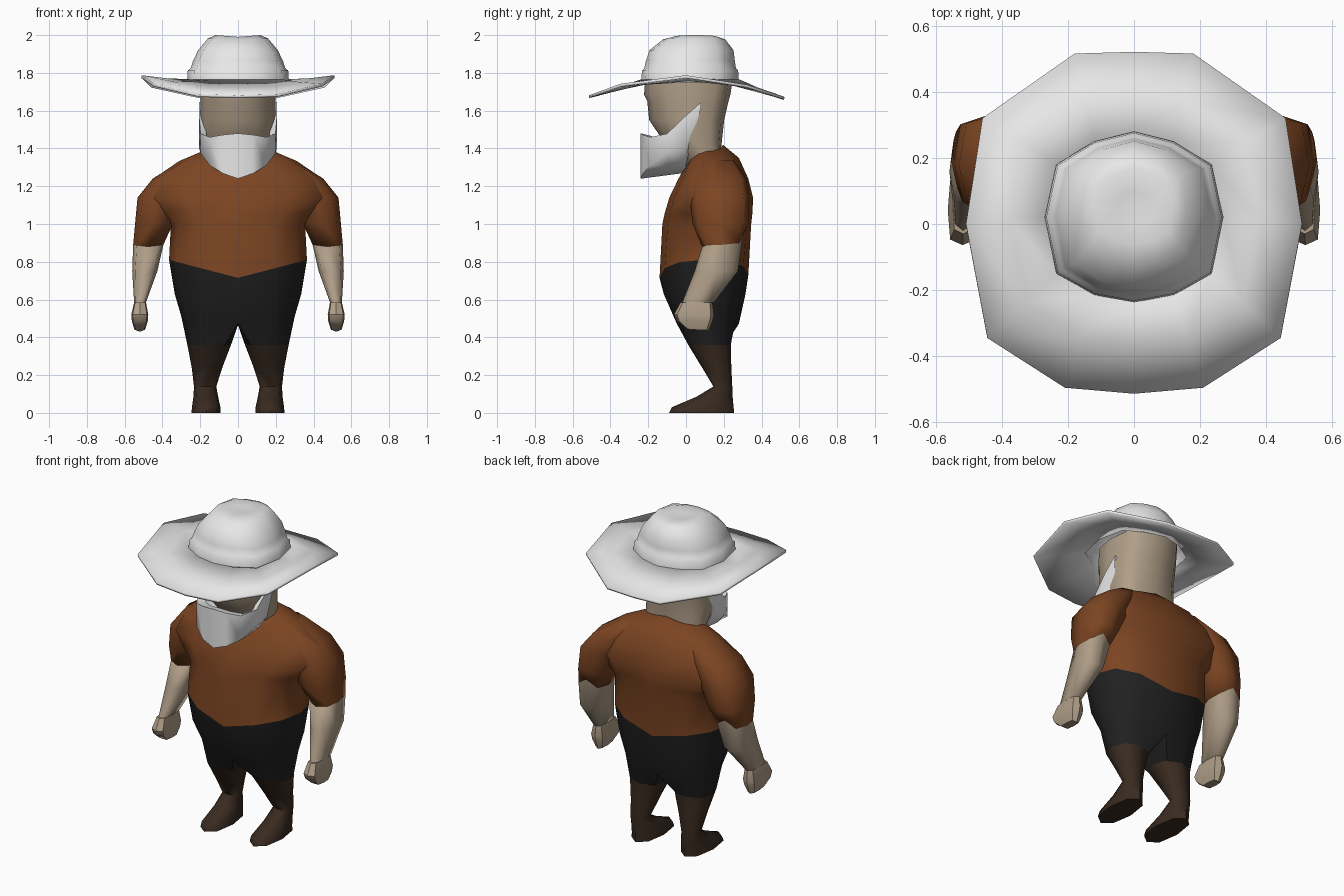
import bpy, bmesh, math

if "Cube" in bpy.data.objects:
    bpy.data.objects.remove(bpy.data.objects["Cube"])


def material(name, rgb):
    m = bpy.data.materials.new(name)
    m.diffuse_color = (*rgb, 1)
    m.use_nodes = True
    m.node_tree.nodes["Principled BSDF"].inputs["Base Color"].default_value = m.diffuse_color
    return m


WHITE = material("white", (0.82, 0.82, 0.82))
RUST = material("rust_brown", (0.2, 0.059, 0.016))
SKIN = material("skin", (0.43, 0.34, 0.245))
BLACK = material("charcoal", (0.015, 0.015, 0.015))
BOOT = material("dark_brown", (0.04, 0.023, 0.014))


def finish(name, bm, mat, angle=50):
    bmesh.ops.remove_doubles(bm, verts=bm.verts, dist=0.0005)
    bmesh.ops.recalc_face_normals(bm, faces=bm.faces)
    me = bpy.data.meshes.new(name)
    bm.to_mesh(me)
    bm.free()
    me.materials.append(mat)
    ob = bpy.data.objects.new(name, me)
    bpy.context.collection.objects.link(ob)
    bpy.ops.object.select_all(action='DESELECT')
    ob.select_set(True)
    bpy.context.view_layer.objects.active = ob
    bpy.ops.object.shade_smooth_by_angle(angle=math.radians(angle))
    return ob


def bridge(bm, rows, closed=True):
    n = len(rows[0])
    for a, b in zip(rows, rows[1:]):
        for i in range(n if closed else n - 1):
            j = (i + 1) % n
            bm.faces.new((a[i], a[j], b[j], b[i]))


def section(ring, n, power, side=1, start=-90):
    """Rounded cross-section (z, x0, x1, y0, y1); z may be (front, side, back),
    power may be (front, back)."""
    z, x0, x1, y0, y1 = ring
    zf, zs, zb = z if isinstance(z, tuple) else (z, z, z)
    pf, pb = power if isinstance(power, tuple) else (power, power)
    pts = []
    for i in range(n):
        a = math.radians(start) + 2 * math.pi * i / n
        c, s = math.cos(a), math.sin(a)
        p = pf if s < 0 else pb
        u = math.copysign(abs(c) ** (2 / p), c) if abs(c) > 1e-6 else 0
        v = math.copysign(abs(s) ** (2 / p), s) if abs(s) > 1e-6 else 0
        ze = zf if v < 0 else zb
        pts.append((side * ((x0 + x1) / 2 + u * (x1 - x0) / 2),
                    (y0 + y1) / 2 + v * (y1 - y0) / 2, ze + (zs - ze) * abs(u)))
    return pts


def loft(name, rings, mat, n=12, power=2.3, side=1, caps=True, angle=50):
    bm = bmesh.new()
    rows = [[bm.verts.new(p) for p in section(r, n, power, side)] for r in rings]
    bridge(bm, rows)
    if caps:
        bm.faces.new(rows[0])
        bm.faces.new(rows[-1])
    return finish(name, bm, mat, angle)


def sym(z, x, y0, y1):
    return (z, -x, x, y0, y1)


# Shirt, widening into the shoulders
TRUNK = (2.3, 2.5)
hem = sym((0.715, 0.81, 0.73), 0.365, -0.14, 0.33)
loft("shirt", [
    hem,
    sym(1.0, 0.355, -0.125, 0.345),
    sym(1.06, 0.42, -0.112, 0.352),
    sym(1.14, 0.495, -0.088, 0.355),
    sym(1.24, 0.448, -0.04, 0.33),
    sym((1.31, 1.333, 1.35), 0.312, 0.0, 0.28),
    sym((1.35, 1.385, 1.42), 0.19, 0.03, 0.195)], RUST, power=TRUNK, angle=80)

# Shorts: one shell whose lower ring splits into two legs
knee = (0.36, 0.037, 0.268, 0.012, 0.237)
bm = bmesh.new()
rows = [[bm.verts.new(p) for p in section(r, 12, TRUNK)] for r in (
    hem,
    sym(0.63, 0.335, -0.118, 0.315),
    sym((0.475, 0.51, 0.472), 0.3, -0.05, 0.28))]
bridge(bm, rows)
low = rows[-1]
crotch = bm.verts.new((0, 0.12, 0.465))
for s in (-1, 1):
    top = [low[(s * i) % 12] for i in range(7)] + [crotch]
    bridge(bm, [top, [bm.verts.new(p) for p in section(knee, 8, 2.3, s, -135)]])
finish("shorts", bm, BLACK, 70)

# Arms and boots
for s, label in ((-1, "left"), (1, "right")):
    cuff = ((0.88, 0.89, 0.94), 0.395, 0.555, 0.085, 0.30)
    loft(label + "_sleeve", [
        (1.335, 0.16, 0.30, 0.07, 0.255),
        (1.24, 0.22, 0.452, 0.025, 0.32),
        (1.14, 0.28, 0.532, 0.02, 0.335),
        (1.0, 0.345, 0.545, 0.035, 0.33),
        cuff], RUST, n=8, power=(2.6, 3.4), side=s, angle=80)
    loft(label + "_forearm", [
        cuff,
        (0.75, 0.427, 0.56, 0.045, 0.275),
        (0.585, 0.487, 0.55, -0.02, 0.148)],
        SKIN, n=8, power=(2.6, 3.4), side=s, angle=70)
    loft(label + "_hand", [
        (0.585, 0.487, 0.55, -0.03, 0.14),
        (0.52, 0.475, 0.565, -0.064, 0.148),
        (0.485, 0.478, 0.562, -0.05, 0.14),
        ((0.46, 0.44, 0.43), 0.492, 0.548, 0.0, 0.118)],
        SKIN, n=8, power=4, side=s, angle=45)
    loft(label + "_boot", [
        knee,
        (0.24, 0.083, 0.245, 0.085, 0.24),
        (0.14, 0.115, 0.233, 0.145, 0.245),
        (0.085, 0.105, 0.236, 0.055, 0.247),
        (0.03, 0.093, 0.244, -0.075, 0.252),
        (0.0, 0.092, 0.246, -0.09, 0.255)], BOOT, n=8, side=s, angle=55)

# Head and neck: narrow face, broad back
loft("head", [
    sym((1.28, 1.35, 1.39), 0.19, 0.0, 0.185),
    sym(1.44, 0.197, -0.12, 0.19),
    sym(1.55, 0.198, -0.195, 0.202),
    sym(1.65, 0.198, -0.205, 0.225),
    sym(1.685, 0.198, -0.222, 0.235),
    sym(1.78, 0.195, -0.215, 0.25)], SKIN, power=(2.0, 3.0), angle=60)

# Beard wraps from ear to ear: columns of (x, y, top, rim), closing under the chin
half = [(0.0, -0.24, 1.48, 1.24), (0.08, -0.228, 1.472, 1.268),
        (0.15, -0.19, 1.46, 1.31), (0.198, -0.10, 1.478, 1.375),
        (0.206, -0.01, 1.565, 1.40), (0.206, 0.08, 1.645, 1.62)]
cols = [(-x, y, t, b) for x, y, t, b in half[:0:-1]] + half
bm = bmesh.new()
rows = [[] for _ in range(5)]
for x, y, t, b in cols:
    yk = min(y, 0.0)
    keel = 1.24 + (yk + 0.24) * 0.13
    rows[0].append(bm.verts.new((x * 0.84, y + (0.06 if y < -0.15 else 0), t - 0.015)))
    rows[1].append(bm.verts.new((x, y, t)))
    rows[2].append(bm.verts.new((x, y, b)))
    rows[3].append(bm.verts.new((x * 0.7, yk, min(b, keel + 0.045 * abs(x) / 0.2))))
    rows[4].append(bm.verts.new((0, yk, keel)))
bridge(bm, rows, closed=False)
bmesh.ops.dissolve_degenerate(bm, edges=bm.edges, dist=0.0005)
finish("beard", bm, WHITE, 62)


# Hat
def outline(pts):
    """Mirror a back-to-front half outline into a closed ring."""
    return pts + [(-p[0], *p[1:]) for p in pts[-2:0:-1]]


edge = outline([(0, 0.52, 1.664), (0.18, 0.515, 1.668), (0.46, 0.32, 1.73),
                (0.51, 0.0, 1.78), (0.445, -0.345, 1.735),
                (0.21, -0.495, 1.68), (0, -0.513, 1.674)])
band = outline([(0, 0.28), (0.12, 0.25), (0.235, 0.18), (0.27, 0.02),
                (0.235, -0.15), (0.12, -0.215), (0, -0.237)])
bm = bmesh.new()
rows = []
for f in (0.0, 0.45, 1.0):
    rows.append([bm.verts.new((e[0] * f + b[0] * (1 - f), e[1] * f + b[1] * (1 - f),
                               e[2] * f + 1.758 * (1 - f) - (0.004 if f == 0.45 else 0)))
                 for e, b in zip(edge, band)])
bridge(bm, rows)
brim = finish("hat_brim", bm, WHITE, 50)
sol = brim.modifiers.new("thickness", 'SOLIDIFY')
sol.thickness = 0.015
sol.offset = 0

# Crown with its band: (x scale, y scale, y centre, z, dent at front and back)
bm = bmesh.new()
rows = [[bm.verts.new((x * kx, cy + (y - 0.02) * ky, z - d * (1 - abs(x) / 0.27)))
         for x, y in band] for kx, ky, cy, z, d in (
    (1.0, 1.0, 0.02, 1.75, 0), (0.985, 0.985, 0.02, 1.812, 0),
    (0.93, 0.94, 0.02, 1.824, 0), (0.88, 0.91, 0.022, 1.865, 0),
    (0.78, 0.86, 0.028, 1.92, 0), (0.59, 0.64, 0.042, 1.982, 0.005),
    (0.44, 0.45, 0.052, 2.0, 0.009), (0.2, 0.2, 0.05, 1.988, 0.003))]
bridge(bm, rows)
bm.faces.new(rows[-1])
finish("hat_crown", bm, WHITE, 75)
